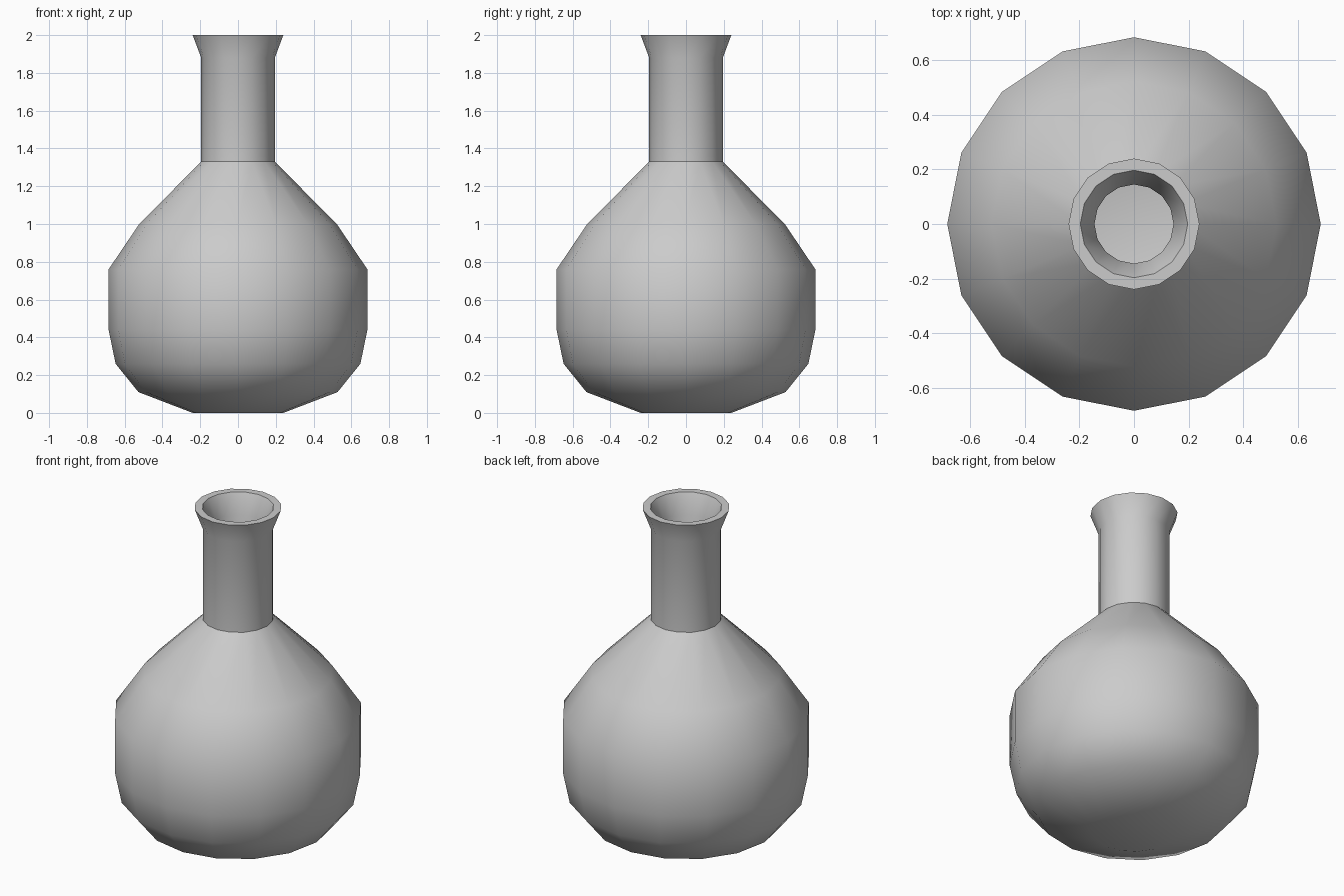
import bpy, bmesh, math

if "Cube" in bpy.data.objects:
    bpy.data.objects.remove(bpy.data.objects["Cube"])

SIDES = 16

def lathe(name, profile):
    """Revolve a closed-at-axis (radius, z) profile around z."""
    bm = bmesh.new()
    rings = []
    for r, z in profile:
        rings.append([bm.verts.new((r * math.cos(2 * math.pi * i / SIDES),
                                    r * math.sin(2 * math.pi * i / SIDES), z))
                      for i in range(SIDES)])
    for a, b in zip(rings, rings[1:]):
        for i in range(SIDES):
            j = (i + 1) % SIDES
            bm.faces.new((a[i], a[j], b[j], b[i]))
    bm.faces.new(rings[0][::-1])
    bm.faces.new(rings[-1])
    mesh = bpy.data.meshes.new(name)
    bm.to_mesh(mesh)
    bm.free()
    obj = bpy.data.objects.new(name, mesh)
    bpy.context.collection.objects.link(obj)
    bpy.context.view_layer.objects.active = obj
    obj.select_set(True)
    bpy.ops.object.shade_smooth_by_angle(angle=math.radians(40))
    return obj

# Outer wall: base, round body, neck, flared lip
outer = [(0.24, 0), (0.527, 0.11), (0.648, 0.26), (0.685, 0.44), (0.685, 0.76),
         (0.523, 1.0), (0.195, 1.33), (0.195, 1.88), (0.24, 2.0)]
# Inner wall: mouth, neck bore, body cavity, floor
inner = [(0.197, 2.0), (0.145, 1.885), (0.145, 1.31), (0.488, 0.965), (0.637, 0.745),
         (0.637, 0.445), (0.605, 0.28), (0.495, 0.147), (0.23, 0.047)]

lathe("flask", outer + inner)
